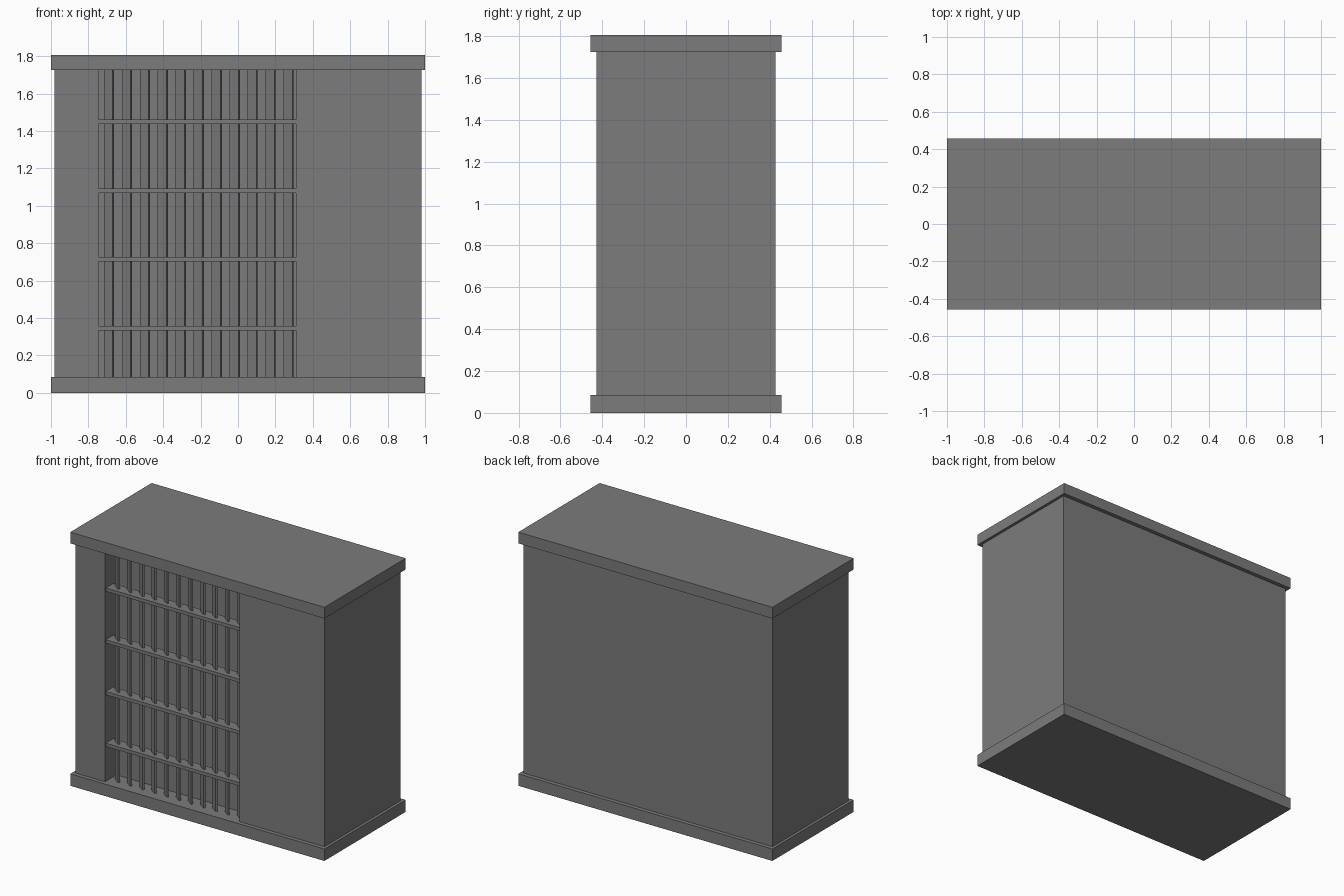
import bpy, bmesh
from math import radians
from mathutils import Matrix

default = bpy.data.objects.get("Cube")
if default:
    bpy.data.objects.remove(default)

gray = bpy.data.materials.new("plain_gray")
gray.use_nodes = True
color = (0.2, 0.2, 0.2, 1)
gray.diffuse_color = color
gray.node_tree.nodes["Principled BSDF"].inputs["Base Color"].default_value = color


def finish(name, bm):
    bmesh.ops.recalc_face_normals(bm, faces=bm.faces)
    mesh = bpy.data.meshes.new(name)
    bm.to_mesh(mesh)
    bm.free()
    mesh.materials.append(gray)
    obj = bpy.data.objects.new(name, mesh)
    bpy.context.collection.objects.link(obj)
    return obj


def box(name, low, high, turn=0):
    """Box between two corners, turned about its own vertical axis."""
    size = [b - a for a, b in zip(low, high)]
    mid = [(a + b) / 2 for a, b in zip(low, high)]
    bm = bmesh.new()
    bmesh.ops.create_cube(bm, size=1)
    bmesh.ops.transform(bm, verts=bm.verts, matrix=Matrix.Rotation(turn, 4, "Z") @ Matrix.Diagonal((*size, 1)))
    obj = finish(name, bm)
    obj.location = mid
    return obj


BOTTOM, TOP, HEIGHT = 0.085, 1.725, 1.805
HALF_W, HALF_D = 0.98, 0.428
LEFT, RIGHT, BACK = -0.747, 0.31, -0.30

# Plinth and cap slabs
box("base_slab", (-1, -0.457, 0), (1, 0.457, BOTTOM))
box("top_slab", (-1, -0.457, TOP), (1, 0.457, HEIGHT))

# Body with the front recess, extruded from its plan outline
outline = [(-HALF_W, -HALF_D), (LEFT, -HALF_D), (LEFT, BACK), (RIGHT, BACK),
           (RIGHT, -HALF_D), (HALF_W, -HALF_D), (HALF_W, HALF_D), (-HALF_W, HALF_D)]
bm = bmesh.new()
floor = bm.faces.new([bm.verts.new((x, y, BOTTOM)) for x, y in outline])
raised = bmesh.ops.extrude_face_region(bm, geom=[floor], use_keep_orig=True)["geom"]
bmesh.ops.translate(bm, verts=[v for v in raised if isinstance(v, bmesh.types.BMVert)],
                    vec=(0, 0, TOP - BOTTOM))
finish("cabinet_body", bm)

# Angled upright slats
COUNT = 11
pitch = (RIGHT - LEFT) / COUNT
for i in range(COUNT):
    x = LEFT + pitch * (i + 0.59)
    box(f"slat_{i + 1}", (x - 0.0285, -0.3765, BOTTOM), (x + 0.0285, -0.3635, TOP), radians(-35))

# Horizontal rails
for i in range(4):
    z = 0.345 + 0.368 * i
    box(f"rail_{i + 1}", (LEFT, -0.42, z - 0.012), (RIGHT, -0.335, z + 0.012))
